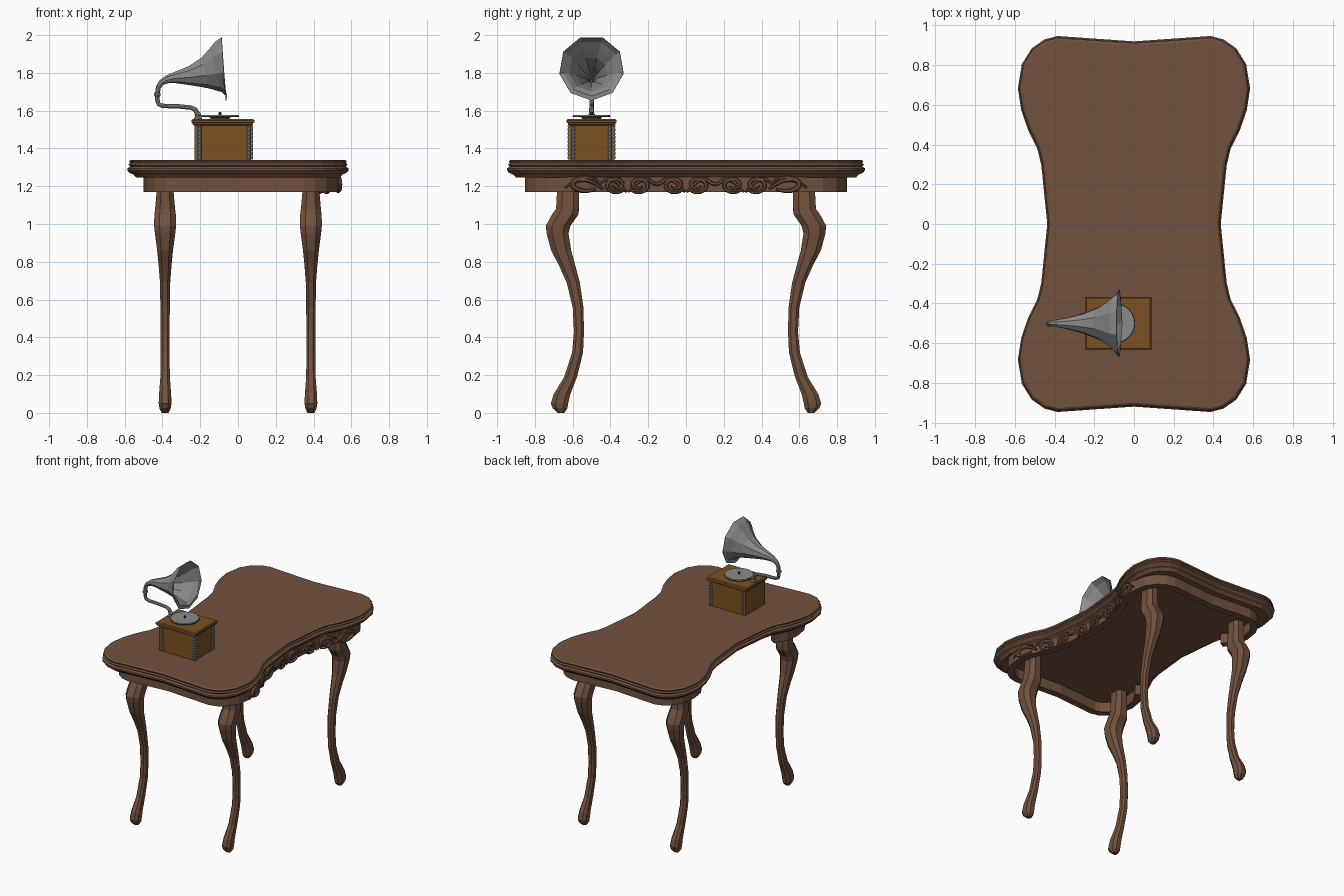
import bpy, bmesh, math
from mathutils import Vector

if "Cube" in bpy.data.objects:
    bpy.data.objects.remove(bpy.data.objects["Cube"])


def mat(name, r, g, b):
    m = bpy.data.materials.new(name)
    m.diffuse_color = (r, g, b, 1)
    m.use_nodes = True
    m.node_tree.nodes["Principled BSDF"].inputs["Base Color"].default_value = m.diffuse_color
    return m


WOOD = mat("brown wood", 0.165, 0.082, 0.048)
OAK = mat("golden wood", 0.20, 0.083, 0.016)
METAL = mat("grey metal", 0.26, 0.26, 0.26)
DARK = mat("dark platter edge", 0.04, 0.055, 0.05)


def finish(name, bm, material):
    bmesh.ops.recalc_face_normals(bm, faces=bm.faces)
    me = bpy.data.meshes.new(name)
    bm.to_mesh(me)
    bm.free()
    me.materials.append(material)
    ob = bpy.data.objects.new(name, me)
    bpy.context.collection.objects.link(ob)
    return ob


def loft(name, rings, material, caps=(True, True)):
    """Bridge closed rings of equal length."""
    bm = bmesh.new()
    vs = [[bm.verts.new(p) for p in r] for r in rings]
    n = len(vs[0])
    for a, b in zip(vs, vs[1:]):
        for i in range(n):
            j = (i + 1) % n
            bm.faces.new((a[i], a[j], b[j], b[i]))
    if caps[0]:
        bm.faces.new(vs[0])
    if caps[1]:
        bm.faces.new(vs[-1])
    return finish(name, bm, material)


def tube(name, pts, radii, sides, ref, material, caps=(True, True)):
    """Sweep a polygon along a path lying roughly square to ref."""
    pts = [Vector(p) for p in pts]
    ref = Vector(ref)
    rings = []
    for i, p in enumerate(pts):
        t = (pts[min(i + 1, len(pts) - 1)] - pts[max(i - 1, 0)]).normalized()
        v = t.cross(ref).normalized()
        u = v.cross(t)
        ang = [-math.pi / 2 + 2 * math.pi * k / sides for k in range(sides)]
        rings.append([p + radii[i] * (u * math.cos(a) + v * math.sin(a)) for a in ang])
    return loft(name, rings, material, caps)


def lathe(name, cx, cy, prof, sides, material):
    return loft(name, [[(cx + r * math.cos(2 * math.pi * k / sides),
                         cy + r * math.sin(2 * math.pi * k / sides), z)
                        for k in range(sides)] for r, z in prof], material)


def box_stack(name, cx, cy, prof, material):
    return loft(name, [[(cx + sx * hx, cy + sy * hy, z) for sx, sy in
                        ((1, 1), (-1, 1), (-1, -1), (1, -1))] for hx, hy, z in prof], material)


# table outline: one quarter, mirrored to a full counter-clockwise loop
Q = [(.437, 0), (.467, .296), (.487, .38), (.533, .472), (.568, .573), (.585, .683),
     (.565, .805), (.515, .885), (.45, .93), (.385, .947), (0, .92)]
half = Q + [(-x, y) for x, y in Q[-2::-1]]
outline = half + [(x, -y) for x, y in half[-2:0:-1]]


def inset(loop, d, closed=True):
    out = []
    n = len(loop)
    for i, p in enumerate(loop):
        a = loop[i - 1] if closed or i else p
        b = loop[(i + 1) % n] if closed or i < n - 1 else p
        t = Vector((b[0] - a[0], b[1] - a[1])).normalized()
        out.append((p[0] - t.y * d, p[1] + t.x * d))
    return out


# table top with moulded edge
PROFILE = [(.048, 1.245), (.032, 1.262), (.012, 1.27), (0, 1.283), (0, 1.295), (.014, 1.304),
           (.005, 1.313), (.013, 1.323), (.009, 1.333), (.02, 1.34)]
loft("table_top", [[(x, y, z) for x, y in inset(outline, d)] for d, z in PROFILE], WOOD)

# apron: follows the outline, open in the middle of the left side
GAP = .43


def scaled(x, y):
    return (x * (.91 if x > 0 else .855), y * .9)


start = next(i for i, p in enumerate(outline) if p[0] < -.4 and p[1] <= 0)
loop = outline[start:] + outline[:start]
mid = [scaled(*p) for p in loop if not (p[0] < 0 and abs(p[1]) * .9 < GAP)]
outer = [(-.435, -GAP)] + mid + [(-.435, GAP)]
inner = inset(outer, .05, False)
loft("apron", [[(x, y, 1.25), (x, y, 1.17), (u, v, 1.17), (u, v, 1.25)]
               for (x, y), (u, v) in zip(outer, inner)], WOOD)

# cabriole legs: z, outer y, inner y, half width in x
LEG = [(1.25, .683, .566, .045), (1.17, .683, .566, .045), (1.08, .688, .566, .053),
       (1.05, .71, .57, .057), (.99, .742, .612, .058), (.95, .738, .622, .054),
       (.86, .714, .608, .042), (.78, .672, .586, .034), (.69, .632, .562, .027),
       (.56, .600, .543, .025), (.43, .593, .54, .024), (.32, .603, .545, .024),
       (.19, .645, .577, .025), (.10, .70, .612, .032), (.05, .716, .624, .034),
       (.025, .706, .628, .03), (0, .68, .645, .018)]
OCT = [(1, .5), (.5, 1), (-.5, 1), (-1, .5), (-1, -.5), (-.5, -1), (.5, -1), (1, -.5)]
for sx in (-1, 1):
    for sy in (-1, 1):
        name = ("front" if sy < 0 else "back") + ("_left" if sx < 0 else "_right") + "_leg"
        loft(name, [[(sx * .386 + h * a, sy * (o + i) / 2 + (o - i) / 2 * b, z) for a, b in OCT]
                    for z, o, i, h in LEG], WOOD)


# carved scrolls on the right side of the apron
def apron_x(y):
    y = abs(y) / .9
    for (x0, y0), (x1, y1) in zip(Q, Q[1:]):
        if y0 <= y <= y1:
            return .91 * (x0 + (x1 - x0) * (y - y0) / (y1 - y0))
    return .5


def carve(name, yz, r):
    n = len(yz) - 1
    pts = [(apron_x(y) + .010, y, z) for y, z in yz]
    rad = [r * (.4 + .6 * math.sin(math.pi * min(1, i / n + .05))) for i in range(n + 1)]
    tube(name, pts, rad, 6, (1, 0, 0), WOOD)


for c in (-.31, 0, .31):
    for s in (-1, 1):
        spiral, leaf = [], []
        for i in range(19):
            t = i / 18
            a = -math.pi / 2 - .6 + t * 2.6 * math.pi
            r = .044 * (1 - .65 * t)
            spiral.append((c + s * (.06 + 1.3 * r * math.cos(a)), 1.207 + r * math.sin(a)))
        for i in range(9):
            t = i / 8
            leaf.append((c + s * (.005 + .15 * t), 1.168 + .07 * math.sin(t * 2.6)))
        carve("carved_scroll", spiral, .012)
        carve("carved_leaf", leaf, .010)
for s in (-1, 1):
    carve("carved_end_scroll", [(s * (.53 + .07 * math.cos(a / 5)), 1.21 + .036 * math.sin(a / 5))
                                for a in range(-12, 16, 2)], .014)
    carve("carved_end_arc", [(s * (.44 + .2 * t / 8), 1.185 + .05 * math.sin(t / 8 * 3))
                             for t in range(9)], .012)
    carve("carved_link", [(s * (.10 + .11 * t / 8), 1.242 - .03 * math.sin(t / 8 * 3.1))
                          for t in range(9)], .010)

# gramophone cabinet and lid
CX, CY = -.08, -.5
box_stack("cabinet", CX, CY, [(.150, .117, 1.335), (.150, .117, 1.525)], OAK)
box_stack("cabinet_lid", CX, CY, [(.153, .119, 1.522), (.160, .126, 1.527), (.160, .126, 1.534),
                                  (.167, .133, 1.538), (.167, .133, 1.549), (.160, .126, 1.555)], OAK)

# beaded corner columns
beads = [(.0105 if i % 2 else .0075, 1.342 + i * .0105) for i in range(18)]
for sy in (-1, 1):
    for x in (CX - .122, CX + .138):
        lathe("beaded_column", x, CY + sy * .117, beads, 8, METAL)
    lathe("beaded_column", CX + .150, CY + sy * .097, beads, 8, METAL)

# turntable
PX = -.095
lathe("platter", PX, CY, [(.05, 1.553), (.05, 1.565), (.1, 1.566), (.1, 1.573)], 24, DARK)
lathe("platter_top", PX, CY, [(.099, 1.573), (.097, 1.577)], 24, METAL)
lathe("spindle", PX, CY, [(.007, 1.575), (.007, 1.59), (.003, 1.594)], 8, DARK)

# tone arm and flared nine-sided horn
ARM = [(-.213, 1.55), (-.215, 1.585), (-.228, 1.606), (-.25, 1.616), (-.31, 1.622), (-.40, 1.625),
       (-.42, 1.634), (-.427, 1.655), (-.427, 1.70)]
tube("tone_arm", [(x, CY, z) for x, z in ARM], [.014, .014, .013, .012, .012, .012, .012, .012, .012],
     9, (0, 1, 0), METAL)
HORN = [(-.427, 1.69, .013), (-.422, 1.725, .014), (-.405, 1.75, .016), (-.375, 1.766, .022),
        (-.333, 1.776, .031), (-.254, 1.786, .053), (-.175, 1.802, .086), (-.12, 1.817, .123),
        (-.092, 1.825, .152), (-.077, 1.826, .173)]
horn = tube("horn", [(x, CY, z) for x, z, r in HORN], [h[2] for h in HORN], 9, (0, 1, 0),
            METAL, (True, False))
sol = horn.modifiers.new("thickness", "SOLIDIFY")
sol.thickness = .003
lathe("arm_collar", -.427, CY, [(.013, 1.675), (.018, 1.68), (.018, 1.692), (.013, 1.697)], 9, METAL)
lathe("arm_base", -.213, CY, [(.022, 1.553), (.022, 1.562), (.015, 1.568), (.018, 1.58),
                              (.013, 1.588)], 9, METAL)
